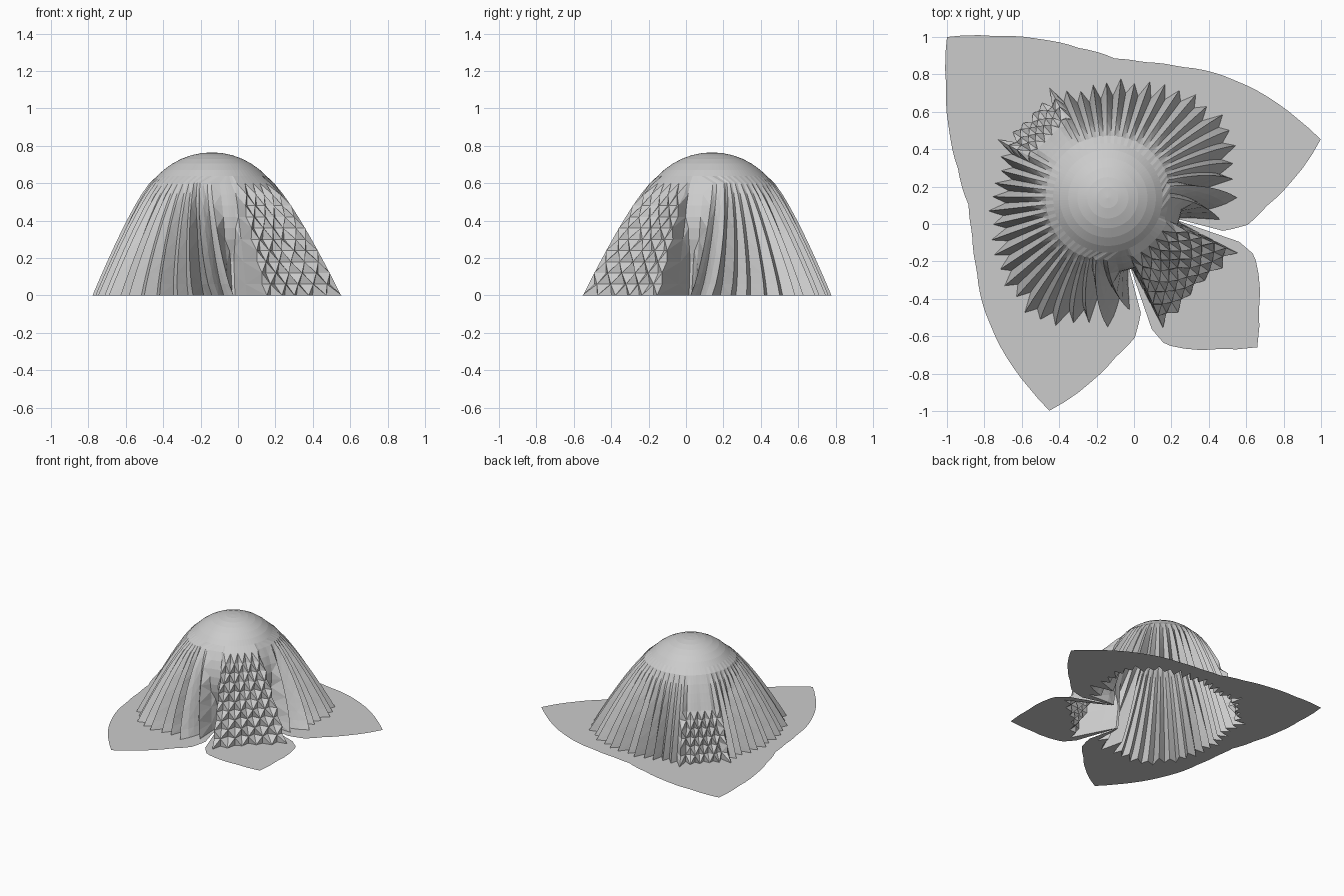
import bpy, bmesh, math, random
from mathutils import Vector

if "Cube" in bpy.data.objects:
    bpy.data.objects.remove(bpy.data.objects["Cube"])

random.seed(4)
R, CZ = 0.40, 0.365          # hidden ball under the cloth
Z0 = 0.62                    # height where the folds leave the ball

# (angle from front corner, radius) where the folds meet the floor
HEM = [(0, .655), (9, .68), (18, .71), (22, .74), (24, .52), (26.5, .39), (28.2, .38),
       (31, .44), (34, .61), (38, .53), (42, .63), (45, .69), (47.5, .58), (50, .50),
       (53.5, .64), (61, .66), (70, .70), (78, .73), (85, .68), (93, .70), (108, .63),
       (122, .60), (151, .55), (164, .61), (180, .58)]
# (angle, radius) of the outer cloth edge
EDGE = [(0, 1.13), (4.5, 1.065), (9, 1.0), (13.5, .955), (18, .905), (22, .86), (24, .83),
        (26.5, .74), (27, .40), (28.2, .40), (29, .64), (34, .76), (42, .85), (50, .985),
        (60.34, 1.18), (67, 1.105), (75, 1.03), (87, .93), (106, .80), (120, .75), (132, .745),
        (146, .816), (158, .92), (170, 1.055), (180, 1.216)]
# sideways lean of the folds towards their top, in degrees
LEAN = [(0, 0), (27, 0), (34, 12), (45, 11), (60, 6), (90, 0), (180, 0)]


def lookup(table, a):
    for (a0, v0), (a1, v1) in zip(table, table[1:]):
        if a <= a1:
            return v0 + (v1 - v0) * (a - a0) / (a1 - a0)
    return table[-1][1]


def ball_radius(z):
    return math.sqrt(max(0, R * R - (z - CZ) ** 2))


cols = [0, 4.5, 9, 13.5, 18, 22, 24, 26.5, 27, 27.6, 28.2, 29, 31, 34, 36, 38, 40, 42, 45, 47.5, 50]
cols += [53.5 + i * 126.5 / 37 for i in range(38)]
dome = [math.radians(a) for a in (8, 16, 24, 32, 40, 47)]
heights = [0.60, 0.54, 0.48, 0.42, 0.36, 0.30, 0.24, 0.18, 0.12, 0.06, 0.0]

bm = bmesh.new()
apex = bm.verts.new((0, 0, CZ + R))
grid = []
for ci, a in enumerate(cols):
    on_axis = a < 0.01 or a > 179.99
    hem = lookup(HEM, a)
    if 52 < a < 168:                       # saw-tooth pleats
        hem += (0.045 if ci % 2 else -0.035) * random.uniform(0.6, 1.2)
    line = [(R * math.sin(t), CZ + R * math.cos(t), 0) for t in dome]
    for k, z in enumerate(heights):
        t = min(1, max(0, (Z0 - z) / Z0))
        r = max(ball_radius(z), 0.315 + (hem - 0.315) * t ** 0.8)
        crumpled = a < 23 or a > 160       # crumpled front tongue and back patch
        if crumpled and 0 < k and (a < 23 or z < 0.36):
            r += 0.022 * (1 if (ci + k) % 2 else -1) * random.uniform(0.5, 1.2)
        line.append((r, z, lookup(LEAN, a) * (z / Z0) ** 0.8))
    edge = max(lookup(EDGE, a), line[-1][0] + 0.01)
    for f in (0.5, 1.0):                   # flat skirt on the floor
        line.append((line[len(dome) + len(heights) - 1][0] * (1 - f) + edge * f, 0, 0))
    row = []
    for r, z, lean in line:
        ang = math.radians(a + lean)
        y = 0 if on_axis else r * math.sin(ang)
        row.append(bm.verts.new((r * math.cos(ang), y, z)))
    grid.append(row)

for ci, (p, q) in enumerate(zip(grid, grid[1:])):
    bm.faces.new((apex, p[0], q[0]))
    for k in range(len(p) - 1):
        a, b, c, d = p[k], p[k + 1], q[k + 1], q[k]
        if len(dome) <= k < len(dome) + len(heights) - 1:
            if (ci + k) % 2:
                bm.faces.new((a, b, c)), bm.faces.new((a, c, d))
            else:
                bm.faces.new((a, b, d)), bm.faces.new((b, c, d))
        else:
            bm.faces.new((a, b, c, d))

# mirror the half cloth across the diagonal
half = bm.verts[:] + bm.edges[:] + bm.faces[:]
bmesh.ops.mirror(bm, geom=half, axis='Y', merge_dist=0.0005)
bmesh.ops.recalc_face_normals(bm, faces=bm.faces[:])
bm.faces.ensure_lookup_table()
top = max(bm.faces, key=lambda f: f.calc_center_median().z)
if top.normal.z < 0:
    bmesh.ops.reverse_faces(bm, faces=bm.faces[:])

mesh = bpy.data.meshes.new("draped_cloth")
bm.to_mesh(mesh)
bm.free()
cloth = bpy.data.objects.new("draped_cloth", mesh)
cloth.location = (-0.14, 0.14, 0)
cloth.rotation_euler = (0, 0, math.radians(-45))
bpy.context.collection.objects.link(cloth)
